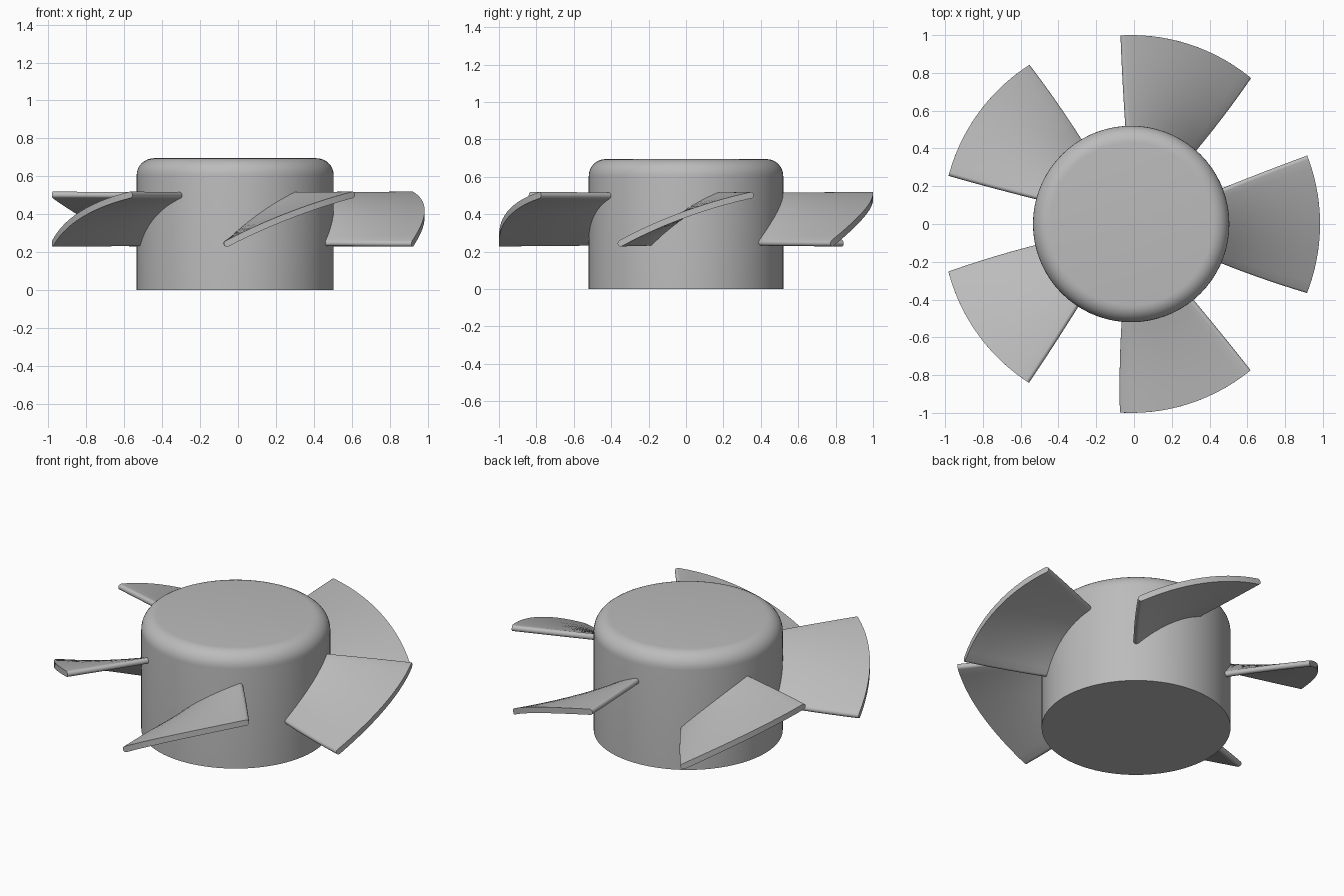
import bpy, bmesh, math

cube = bpy.data.objects.get("Cube")
if cube:
    bpy.data.objects.remove(cube, do_unlink=True)

CENTER_X = -0.015
HUB_R, HUB_H, FILLET = 0.52, 0.695, 0.09
BLADES = 5
HALF_THICK = 0.017
Z_LOW, Z_HIGH, BOW = 0.237, 0.505, 0.03

grey = bpy.data.materials.new("plain_grey")
grey.use_nodes = True
colour = (0.5, 0.5, 0.5, 1)
grey.diffuse_color = colour
grey.node_tree.nodes["Principled BSDF"].inputs["Base Color"].default_value = colour


def finish(bm, name):
    bmesh.ops.recalc_face_normals(bm, faces=bm.faces)
    mesh = bpy.data.meshes.new(name)
    bm.to_mesh(mesh)
    bm.free()
    mesh.materials.append(grey)
    obj = bpy.data.objects.new(name, mesh)
    bpy.context.collection.objects.link(obj)
    obj.location.x = CENTER_X
    bpy.ops.object.select_all(action="DESELECT")
    obj.select_set(True)
    bpy.context.view_layer.objects.active = obj
    bpy.ops.object.shade_smooth_by_angle(angle=math.radians(35))
    return obj


def make_hub():
    # Solid drum with a rounded top rim
    bm = bmesh.new()
    bmesh.ops.create_cone(bm, cap_ends=True, segments=72, radius1=HUB_R,
                          radius2=HUB_R, depth=HUB_H)
    bmesh.ops.translate(bm, verts=bm.verts, vec=(0, 0, HUB_H / 2))
    rim = [e for e in bm.edges if all(v.co.z > HUB_H - 0.01 for v in e.verts)]
    bmesh.ops.bevel(bm, geom=rim, offset=FILLET, segments=8, profile=0.5,
                    affect="EDGES")
    finish(bm, "hub")


def section(radius):
    # Bowed blade section wrapped on a cylinder: pairs of upper and lower points
    f = (radius - HUB_R) / (1 - HUB_R)
    low = math.radians(-25 + 2.7 * f) * radius + HALF_THICK
    high = math.radians(23.2 - f) * radius - HALF_THICK
    length = math.hypot(high - low, Z_HIGH - Z_LOW)
    cap = HALF_THICK / length
    ends = [cap * (1 - math.cos(math.radians(a))) for a in (10, 30, 50, 70, 90)]
    middle = [cap + (1 - 2 * cap) * i / 14 for i in range(1, 14)]
    pairs = []
    for s in ends + middle + [1 - e for e in reversed(ends)]:
        du, dz = high - low, Z_HIGH - Z_LOW + 4 * BOW * (1 - 2 * s)
        n = math.hypot(du, dz)
        edge = min(1, s / cap, (1 - s) / cap)
        h = HALF_THICK * math.sqrt(1 - (1 - edge) ** 2)
        u = low + du * s
        z = Z_LOW + (Z_HIGH - Z_LOW) * s + 4 * BOW * s * (1 - s)
        pairs.append([(u - k * h * dz / n, z + k * h * du / n) for k in (1, -1)])
    return pairs


def make_blade(index):
    bm = bmesh.new()
    turn = 2 * math.pi * index / BLADES
    rings = []
    for i in range(7):
        r = 0.48 + 0.52 * i / 6
        pts = section(r)
        loop = [p[0] for p in pts] + [p[1] for p in reversed(pts)]
        rings.append([bm.verts.new((r * math.cos(turn + u / r),
                                    r * math.sin(turn + u / r), z))
                      for u, z in loop])
    # Skin between the rings
    count = len(rings[0])
    for a, b in zip(rings, rings[1:]):
        for i in range(count):
            j = (i + 1) % count
            bm.faces.new((a[i], a[j], b[j], b[i]))
    # Close root and tip
    for ring in (rings[0], rings[-1]):
        for i in range(count // 2 - 1):
            bm.faces.new((ring[i], ring[i + 1], ring[-2 - i], ring[-1 - i]))
    finish(bm, f"blade_{index + 1}")


make_hub()
for blade in range(BLADES):
    make_blade(blade)
